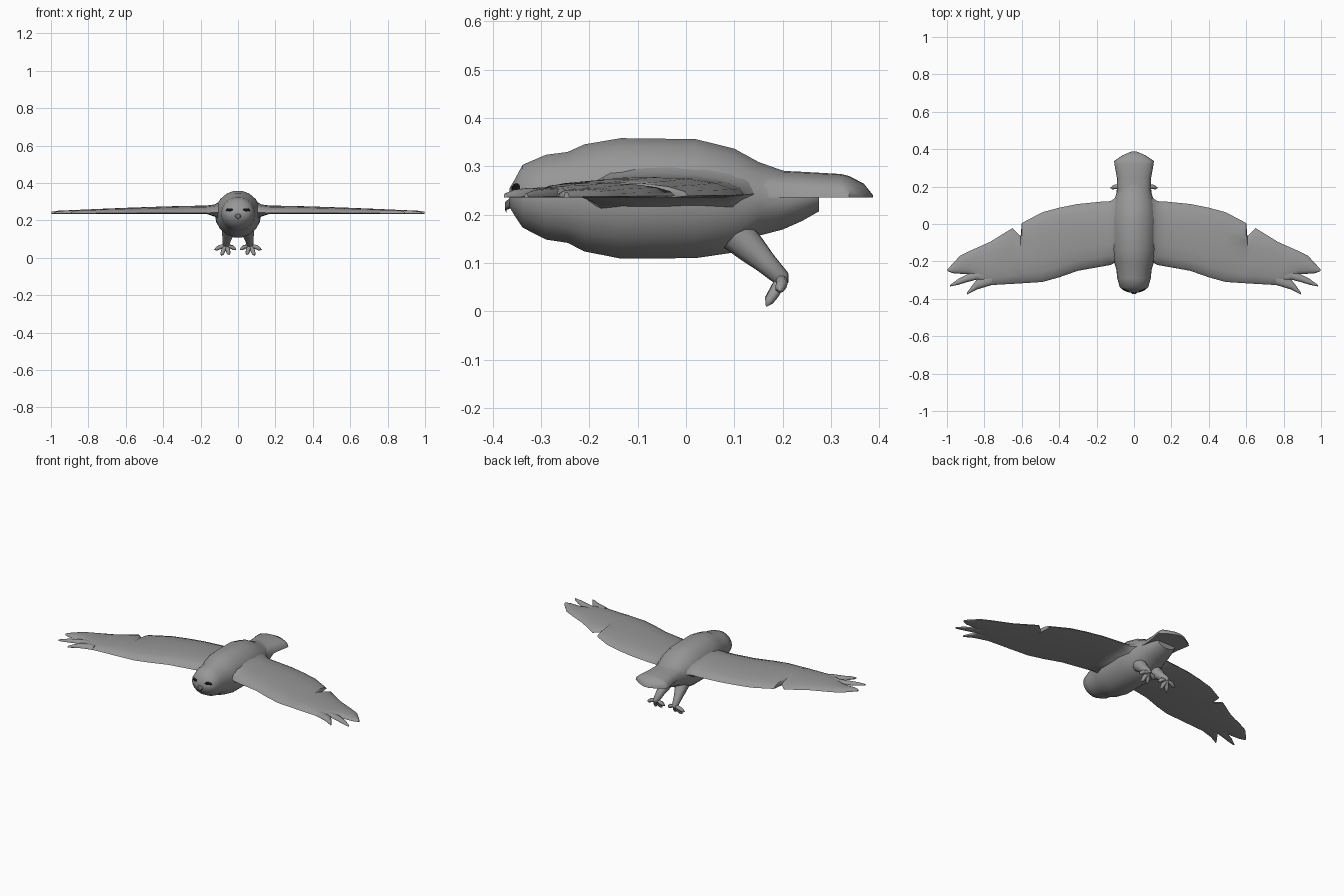
import bpy, bmesh
from math import sin, cos, pi
from mathutils import Vector

if "Cube" in bpy.data.objects:
    bpy.data.objects.remove(bpy.data.objects["Cube"])


def material(name, v):
    m = bpy.data.materials.new(name)
    m.diffuse_color = (v, v, v, 1)
    m.use_nodes = True
    m.node_tree.nodes["Principled BSDF"].inputs["Base Color"].default_value = m.diffuse_color
    return m


PLUMAGE, BEAK, BLACK = material("plumage", .31), material("beak_grey", .14), material("black", .005)


def loft(name, rings, mirror=False, angle=40, mat=PLUMAGE):
    """Skin a list of equal-length point rings and cap both ends."""
    bm = bmesh.new()
    vr = [[bm.verts.new(p) for p in r] for r in rings]
    n = len(vr[0])
    for a, b in zip(vr, vr[1:]):
        for i in range(n):
            j = (i + 1) % n
            bm.faces.new((a[i], a[j], b[j], b[i]))
    bm.faces.new(vr[0])
    bm.faces.new(vr[-1])
    bmesh.ops.recalc_face_normals(bm, faces=bm.faces)
    me = bpy.data.meshes.new(name)
    bm.to_mesh(me)
    bm.free()
    me.materials.append(mat)
    ob = bpy.data.objects.new(name, me)
    bpy.context.collection.objects.link(ob)
    if mirror:
        ob.modifiers.new("Mirror", 'MIRROR').use_mirror_merge = False
    bpy.ops.object.select_all(action='DESELECT')
    ob.select_set(True)
    bpy.context.view_layer.objects.active = ob
    bpy.ops.object.shade_smooth_by_angle(angle=angle * pi / 180)
    return ob


def body_ring(y, zb, zt, w, n=18):
    c = (zb + zt) / 2
    return [(w * cos(2 * pi * i / n), y, c + (zt - zb) / 2 * sin(2 * pi * i / n)) for i in range(n)]


# Domed chord profile: fraction across chord, fraction of height
DOME = [(0, .12), (.04, .5), (.15, .82), (.32, .97), (.5, 1), (.7, .93), (.87, .72), (.97, .42), (1, .12)]
BASE = .235


def wing_ring(x, f, b, zt, zb=BASE):
    top = [(x, f + (b - f) * u, BASE + (zt - BASE) * h) for u, h in DOME]
    low = [(x, f + (b - f) * u, BASE + (zb - BASE) * h) for u, h in ((.9, .8), (.5, 1), (.1, .8))]
    return top + low


def tube(name, pts, radii, n=8):
    pts = [Vector(p) for p in pts]
    rings = []
    for i, (p, r) in enumerate(zip(pts, radii)):
        d = (pts[min(i + 1, len(pts) - 1)] - pts[max(i - 1, 0)]).normalized()
        u = d.cross(Vector((1, .13, .2))).normalized()
        v = d.cross(u)
        rings.append([p + r * (u * cos(2 * pi * k / n) + v * sin(2 * pi * k / n)) for k in range(n)])
    return loft(name, rings, mirror=True, angle=60)


# Body and head: y, bottom, top, half width
loft("body", [body_ring(*s) for s in [
    (-.365, .215, .255, .03), (-.355, .198, .272, .056), (-.338, .172, .304, .076),
    (-.29, .147, .325, .09), (-.245, .14, .331, .094), (-.21, .122, .347, .105),
    (-.135, .107, .36, .122), (.02, .108, .358, .124), (.1, .12, .338, .115),
    (.15, .155, .31, .098), (.2, .168, .292, .085), (.24, .186, .286, .075), (.275, .206, .28, .062)]])

# Tail fan: y, top, half width, flat underside
tail = []
for y, zt, w in [(.13, .3, .097), (.19, .291, .089), (.25, .288, .092), (.32, .284, .105),
                 (.337, .28, .106), (.368, .264, .06), (.387, .24, .015)]:
    tail.append([(-w * cos(pi * i / 10), y, BASE + (zt - BASE) * sin(pi * i / 10) ** .8) for i in range(11)])
loft("tail", tail, angle=50)

# Wings with the trailing notch and outermost feather: x, front, back, top, underside
loft("wing", [wing_ring(*s) for s in [
    (.07, -.19, .16, .325, .18), (.1, -.205, .14, .3, .2), (.125, -.219, .122, .285, .22),
    (.17, -.227, .12, .279), (.3, -.25, .107, .277), (.4, -.285, .087, .274), (.49, -.31, .063, .271),
    (.6, -.317, .005, .267), (.606, -.318, -.065, .266), (.65, -.32, -.022, .265),
    (.77, -.327, -.096, .26), (.79, -.325, -.105, .259), (.835, -.295, -.125, .257),
    (.88, -.268, -.145, .255), (.93, -.266, -.17, .253), (.97, -.263, -.212, .251),
    (.996, -.252, -.242, .246)]], mirror=True)
for name, secs in {
    "front_feather": [(.76, -.326, -.26, .256), (.84, -.35, -.296, .255), (.87, -.366, -.335, .252),
                      (.894, -.377, -.369, .244)],
    "middle_feather": [(.8, -.315, -.24, .255), (.84, -.297, -.25, .255), (.89, -.31, -.268, .254),
                       (.94, -.325, -.294, .251), (.985, -.334, -.327, .244)]}.items():
    loft(name, [wing_ring(*s) for s in secs], mirror=True)

# Legs and toes
tube("leg", [(.05, .105, .158), (.053, .132, .132), (.059, .165, .1), (.064, .198, .068), (.065, .203, .056)],
     [.038, .033, .024, .018, .01], 10)
ANKLE = Vector((.064, .197, .066))
for name, tip in {"outer_toe": (.127, .193, .042), "front_toe": (.09, .166, .01),
                  "inner_front_toe": (.046, .166, .014), "inner_toe": (.01, .19, .044)}.items():
    t = Vector(tip)
    mid = ANKLE.lerp(t, .6) + Vector((0, .004, .004))
    tube(name, [ANKLE, mid, ANKLE.lerp(t, .8), t], [.012, .012, .01, .001], 7)

# Eyes
bpy.ops.mesh.primitive_uv_sphere_add(segments=14, ring_count=8, radius=1)
eye = bpy.context.object
eye.name = "eye"
for v in eye.data.vertices:
    v.co = Vector((.044 + v.co.x * .023, -.349 + v.co.y * .01 + v.co.x * .008, .253 + v.co.z * .012))
eye.data.materials.append(BLACK)
eye.modifiers.new("Mirror", 'MIRROR')
bpy.ops.object.shade_smooth()

# Hooked beak
beak = []
for y, z, w, h in [(-.345, .226, .022, .014), (-.364, .224, .018, .012), (-.374, .217, .011, .009),
                   (-.371, .206, .003, .003)]:
    beak.append(body_ring(y, z - h, z + h, w, 10))
loft("beak", beak, angle=60, mat=BEAK)
